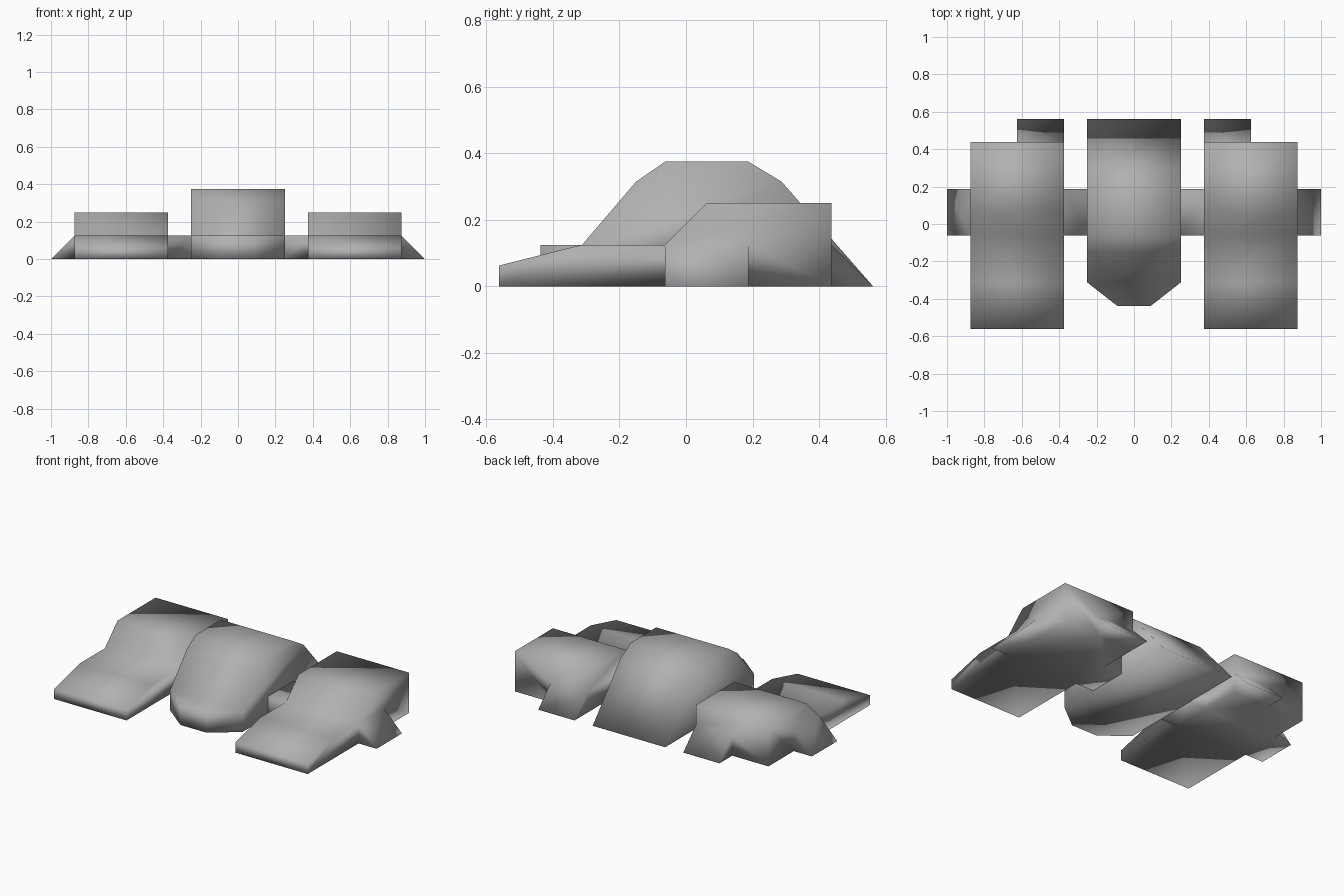
import bpy, bmesh

if "Cube" in bpy.data.objects:
    bpy.data.objects.remove(bpy.data.objects["Cube"])

grey = bpy.data.materials.new("grey")
grey.diffuse_color = (0.44, 0.44, 0.44, 1)
grey.use_nodes = True
grey.node_tree.nodes["Principled BSDF"].inputs["Base Color"].default_value = grey.diffuse_color


def prism(bm, outline, axis, lo, hi):
    """Extrude a 2D outline along 'x' (y,z), 'y' (x,z) or 'z' (x,y)."""
    def place(p, t):
        a, b = p
        return {'x': (t, a, b), 'y': (a, t, b), 'z': (a, b, t)}[axis]
    low = [bm.verts.new(place(p, lo)) for p in outline]
    high = [bm.verts.new(place(p, hi)) for p in outline]
    n = len(outline)
    bm.faces.new(low)
    bm.faces.new(high[::-1])
    for i in range(n):
        j = (i + 1) % n
        bm.faces.new((low[i], low[j], high[j], high[i]))


def finish(name, bm):
    bmesh.ops.recalc_face_normals(bm, faces=bm.faces)
    for f in bm.faces:
        f.smooth = True
    mesh = bpy.data.meshes.new(name)
    bm.to_mesh(mesh)
    bm.free()
    mesh.materials.append(grey)
    ob = bpy.data.objects.new(name, mesh)
    bpy.context.collection.objects.link(ob)
    return ob


def part(name, outline, axis, lo, hi):
    bm = bmesh.new()
    prism(bm, outline, axis, lo, hi)
    return finish(name, bm)


def weld(base, *others):
    """Union the other parts into base so the smooth shading flows across."""
    bpy.context.view_layer.objects.active = base
    for ob in others:
        mod = base.modifiers.new("weld", 'BOOLEAN')
        mod.operation, mod.solver, mod.object = 'UNION', 'EXACT', ob
        bpy.ops.object.modifier_apply(modifier=mod.name)
        bpy.data.objects.remove(ob)


# Central hull: tall body with a low chamfered nose welded on
bm = bmesh.new()
prism(bm, [(-0.3125, 0), (-0.3125, 0.125), (-0.15, 0.315), (-0.0625, 0.375),
           (0.1875, 0.375), (0.2875, 0.315), (0.5625, 0)], 'x', -0.25, 0.25)
prism(bm, [(-0.25, -0.3125), (-0.09, -0.4375), (0.09, -0.4375),
           (0.25, -0.3125)], 'z', 0, 0.125)
inner = [f for f in bm.faces
         if all(abs(v.co.y + 0.3125) < 1e-5 for v in f.verts)]
bmesh.ops.delete(bm, geom=inner, context='FACES_ONLY')
bmesh.ops.remove_doubles(bm, verts=bm.verts, dist=1e-5)
hull = finish("central_hull", bm)

pod_profile = [(-0.5625, 0), (-0.5625, 0.0625), (-0.3125, 0.125),
               (-0.0625, 0.125), (0.0625, 0.25), (0.4375, 0.25), (0.4375, 0)]

for side, s in (("left", -1), ("right", 1)):
    # Side pod with sloping front
    pod = part(f"{side}_pod", pod_profile, 'x', s * 0.375, s * 0.875)
    # Rear wedge behind the pod
    rear = part("rear_wedge", [(0.4375, 0), (0.4375, 0.125), (0.5625, 0)],
                'x', s * 0.375, s * 0.625)
    # Outer wedge on the pod flank
    outer = part("outer_wedge", [(s * 0.875, 0), (s * 0.875, 0.125), (s, 0)],
                 'y', -0.0625, 0.1875)
    # Block joining pod and hull
    link = part("connector", [(s * 0.25, 0), (s * 0.25, 0.125),
                              (s * 0.375, 0.125), (s * 0.375, 0)],
                'y', -0.0625, 0.1875)
    weld(pod, rear, outer, link)
